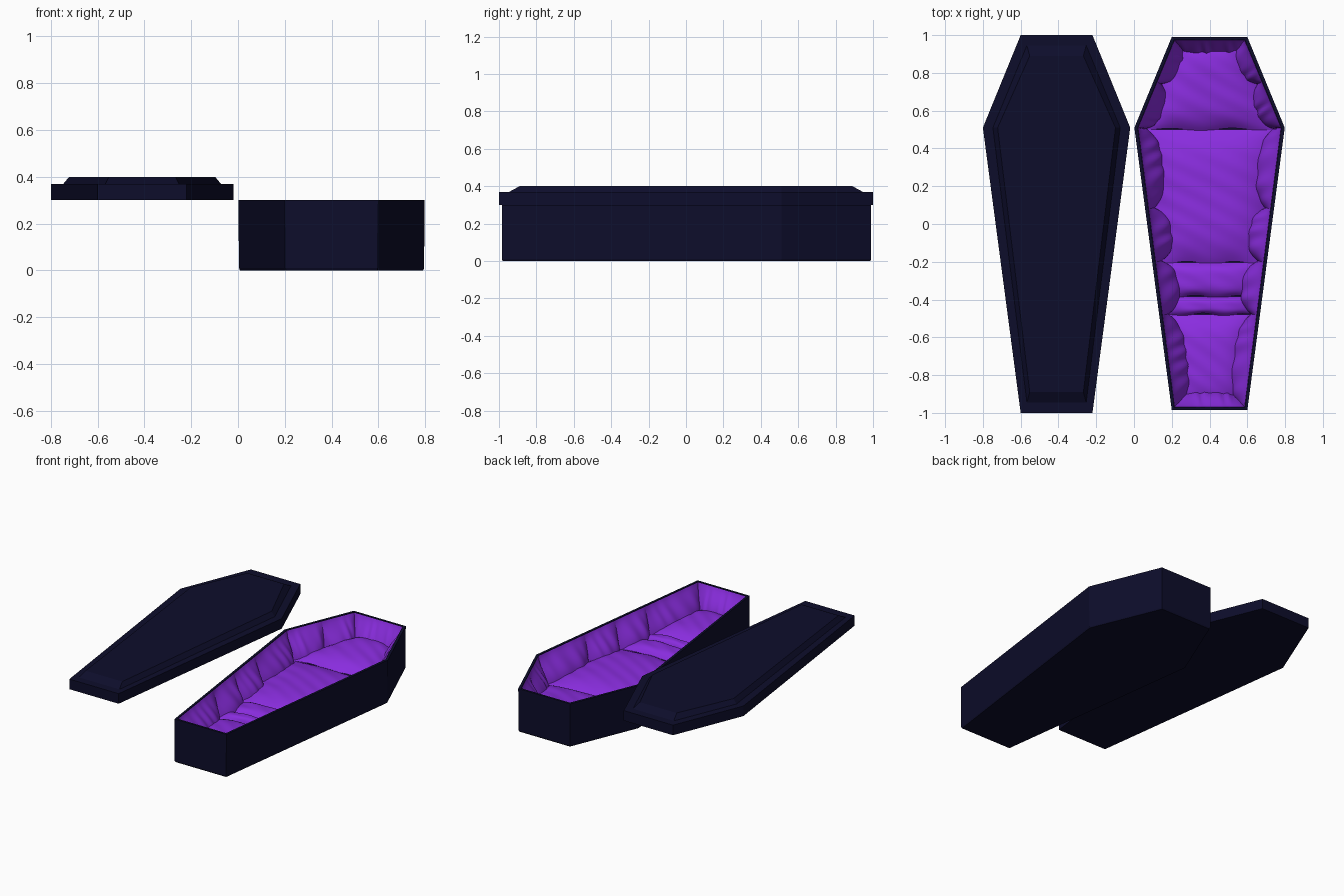
import bpy, bmesh, math
from mathutils import Vector

if "Cube" in bpy.data.objects:
    bpy.data.objects.remove(bpy.data.objects["Cube"])


def material(name, rgb):
    m = bpy.data.materials.new(name)
    m.diffuse_color = (*rgb, 1)
    m.use_nodes = True
    m.node_tree.nodes["Principled BSDF"].inputs["Base Color"].default_value = m.diffuse_color
    return m


NAVY = material("midnight navy", (0.004, 0.004, 0.024))
PURPLE = material("violet satin", (0.254, 0.026, 0.74))
CX, CY, MID = 0.4, 0.005, 0.51          # coffin centre and shoulder position


def hexagon(cx, mid, end, back, front, z, shoulder=MID):
    """Counter-clockwise coffin outline."""
    pts = [(-end, front), (end, front), (mid, shoulder),
           (end, back), (-end, back), (-mid, shoulder)]
    return [Vector((cx + x, y, z)) for x, y in pts]


def add_object(name, bm, mat):
    me = bpy.data.meshes.new(name)
    bm.to_mesh(me)
    bm.free()
    me.materials.append(mat)
    ob = bpy.data.objects.new(name, me)
    bpy.context.collection.objects.link(ob)
    return ob


def loft(name, loops, mat):
    """Closed solid through a list of outlines, capped at both ends."""
    bm = bmesh.new()
    rings = [[bm.verts.new(p) for p in loop] for loop in loops]
    for a, b in zip(rings, rings[1:]):
        for i in range(6):
            j = (i + 1) % 6
            bm.faces.new((a[i], a[j], b[j], b[i]))
    bm.faces.new(rings[0][::-1])
    bm.faces.new(rings[-1])
    bmesh.ops.recalc_face_normals(bm, faces=bm.faces)
    return add_object(name, bm, mat)


def sheet(name, func, ns, nt, mat):
    """Smooth grid surface from func(s, t), both 0..1."""
    bm = bmesh.new()
    g = [[bm.verts.new(func(i / ns, j / nt)) for j in range(nt + 1)] for i in range(ns + 1)]
    for i in range(ns):
        for j in range(nt):
            f = bm.faces.new((g[i][j], g[i + 1][j], g[i + 1][j + 1], g[i][j + 1]))
            f.smooth = True
    return add_object(name, bm, mat)


def puff(t, power=2.6):
    return max(0.0, 1 - abs(2 * t - 1) ** power)


# lid: flat rim, then a raised panel with sloping sides
LX = -0.41
loft("lid", [
    hexagon(LX, 0.39, 0.19, 1.0, -1.0, 0.30),
    hexagon(LX, 0.39, 0.19, 1.0, -1.0, 0.37),
    hexagon(LX, 0.337, 0.157, 0.945, -0.945, 0.37),
    hexagon(LX, 0.312, 0.142, 0.89, -0.89, 0.40)], NAVY)

# coffin box: outside up, over the rim, down to the inner floor
loft("coffin_box", [
    hexagon(CX, 0.392, 0.195, 0.985, -0.98, 0.0),
    hexagon(CX, 0.396, 0.198, 0.99, -0.985, 0.01),
    hexagon(CX, 0.398, 0.20, 0.99, -0.985, 0.30),
    hexagon(CX, 0.380, 0.187, 0.975, -0.97, 0.30),
    hexagon(CX, 0.380, 0.187, 0.975, -0.97, 0.03)], NAVY)

inner = hexagon(CX, 0.379, 0.186, 0.974, -0.969, 0.295)


def half_width(y):
    """Half width of the inside of the box at y."""
    if y < MID:
        return 0.186 + 0.193 * (y + 0.969) / (MID + 0.969)
    return 0.379 - 0.193 * (y - MID) / (0.974 - MID)


# mattress cushions between cross seams, the last one is the pillow
SEAMS = [-0.969, -0.48, -0.385, -0.205, 0.50, 0.974]
for n, (y0, y1) in enumerate(zip(SEAMS, SEAMS[1:])):
    pillow = n == len(SEAMS) - 2

    def cushion(s, t):
        u = 2 * s - 1
        y = y0 + (y1 - y0) * t
        across = 1 - abs(u) ** 3
        swell = min(0.055, 0.03 + 0.06 * (y1 - y0))
        z = 0.095 + 0.025 * across + swell * puff(t, 4) * across
        z += 0.002 * math.sin(9 * u + 55 * y) * puff(t)       # soft creases
        if pillow:
            z += 0.025 * t * across
        sag = 0.008 * math.cos(7 * u + n) * across * (1 - puff(t)) * (0 < n)
        return Vector((CX + u * half_width(y), min(y + sag * (t < 0.5), 0.974), z))

    sheet("pillow" if pillow else f"mattress_cushion_{n + 1}", cushion,
          40, max(12, int((y1 - y0) * 70)), PURPLE)

# padded side lining: seam positions along each inner wall (0..1)
LONG = [0, 0.33, 0.52, 0.71, 1]
WALLS = [("foot", [0, 1], 0.085), ("right_side", LONG, 0.10),
         ("right_shoulder", [0, 0.52, 1], 0.09), ("head", [0, 1], 0.085),
         ("left_shoulder", [0, 0.48, 1], 0.09),
         ("left_side", [1 - v for v in reversed(LONG)], 0.11)]
for w, (name, cuts, depth) in enumerate(WALLS):
    a, b = inner[w], inner[(w + 1) % 6]
    along = (b - a).normalized()
    inward = Vector((-along.y, along.x, 0))
    length = (b - a).length
    for k, (c0, c1) in enumerate(zip(cuts, cuts[1:])):

        def pad(s, t):
            c = c0 + (c1 - c0) * s
            shape = 0.3 + 0.7 * puff(s, 3.2)
            if c in (0, 1):
                shape = 0.12
            out = depth * shape * math.sin(math.pi / 2 * min(1, t * 1.15)) ** 1.25
            # slanting gathers in the cloth
            fold = math.sin(c * length * 62 + 4 * t + 2 * math.sin(c * 17 + w))
            out += 0.0055 * fold * puff(s) * math.sin(math.pi * t)
            p = a.lerp(b, c) + inward * max(0.0, out)
            p.z = 0.296 - 0.215 * t
            return p

        sheet(f"{name}_padding_{k + 1}", pad, max(24, int((c1 - c0) * length * 90)), 20, PURPLE)
